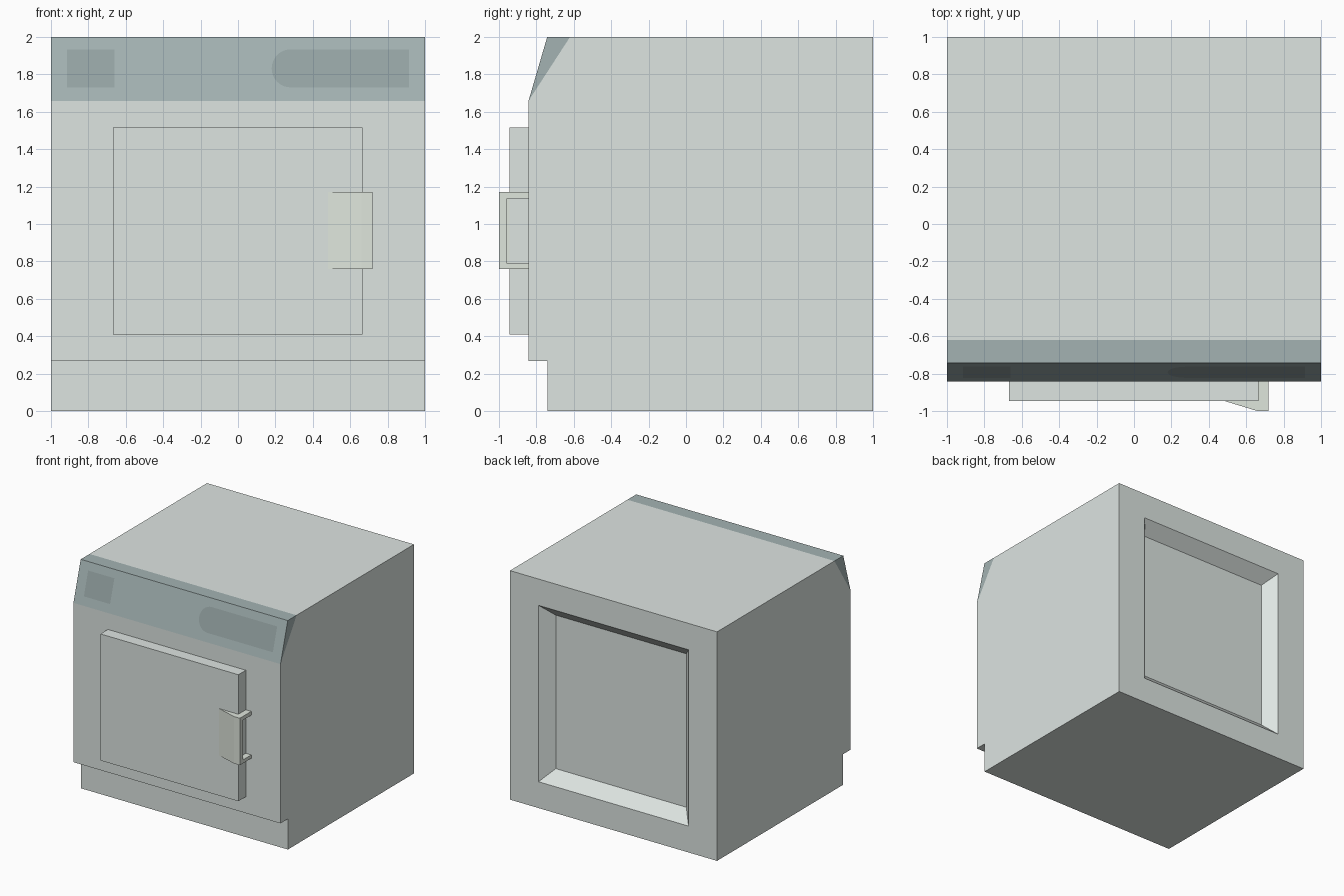
import bpy, bmesh
from math import sin, cos, pi, copysign
from mathutils import Vector

if "Cube" in bpy.data.objects:
    bpy.data.objects.remove(bpy.data.objects["Cube"])


def material(name, rgb):
    m = bpy.data.materials.new(name)
    m.diffuse_color = (*rgb, 1)
    m.use_nodes = True
    m.node_tree.nodes["Principled BSDF"].inputs["Base Color"].default_value = m.diffuse_color
    return m


def finish(bm, name, mat):
    me = bpy.data.meshes.new(name)
    bm.to_mesh(me)
    bm.free()
    ob = bpy.data.objects.new(name, me)
    bpy.context.collection.objects.link(ob)
    me.materials.append(mat)
    return ob


def extrude(points, offset, bm=None):
    """Extrude a closed 3D outline into a solid prism."""
    bm = bm or bmesh.new()
    face = bm.faces.new([bm.verts.new(p) for p in points])
    res = bmesh.ops.extrude_face_region(bm, geom=[face], use_keep_orig=True)
    verts = [g for g in res["geom"] if isinstance(g, bmesh.types.BMVert)]
    bmesh.ops.translate(bm, verts=verts, vec=offset)
    bmesh.ops.recalc_face_normals(bm, faces=bm.faces)
    return bm


def side_prism(profile):
    return extrude([(-1, y, z) for y, z in profile], (2, 0, 0))


def plan_prism(profile, z0, z1, bm=None):
    return extrude([(x, y, z0) for x, y in profile], (0, 0, z1 - z0), bm)


body_mat = material("body_off_white", (0.725, 0.782, 0.755))
handle_mat = material("handle_off_white", (0.74, 0.79, 0.72))
panel_mat = material("panel_teal", (0.37, 0.45, 0.45))
inset_mat = material("inset_teal", (0.30, 0.37, 0.37))

FRONT, DOOR = -0.842, -0.945

# Cabinet: side profile with toe kick and sloped top front edge
bm = side_prism([(1, 0), (-0.74, 0), (-0.74, 0.267), (FRONT, 0.267),
                 (FRONT, 1.658), (-0.62, 2), (1, 2)])
back = max(bm.faces, key=lambda f: f.calc_center_median().y)
# Recess in the back with tapered walls
for half_w, half_h, y in ((0.725, 0.77, 1), (0.63, 0.67, 0.896)):
    bmesh.ops.inset_region(bm, faces=[back], thickness=0.05)
    for v in back.verts:
        v.co = (copysign(half_w, v.co.x), y, 1 + copysign(half_h, v.co.z - 1))
bmesh.ops.recalc_face_normals(bm, faces=bm.faces)
finish(bm, "cabinet", body_mat)

# Control panel wedge
finish(side_prism([(FRONT, 1.658), (-0.742, 2), (-0.62, 2)]), "control_panel", panel_mat)


# Darker areas lying flat on the sloped panel
def panel_inset(name, outline):
    slope = 0.100 / 0.342
    lift = Vector((0, -1, slope)).normalized() * 0.0015
    bm = bmesh.new()
    face = bm.faces.new([bm.verts.new(Vector((x, FRONT + (z - 1.658) * slope, z)) + lift)
                         for x, z in outline])
    face.normal_update()
    if face.normal.y > 0:
        face.normal_flip()
    finish(bm, name, inset_mat)


panel_inset("panel_square", [(-0.913, 1.73), (-0.66, 1.73), (-0.66, 1.933), (-0.913, 1.933)])
arc = [(0.28 + 0.1 * cos(a), 1.8315 + 0.1015 * sin(a))
       for a in (pi / 2 + pi * i / 16 for i in range(17))]
panel_inset("panel_display", [(0.913, 1.73), (0.913, 1.933)] + arc)

# Door
finish(plan_prism([(-0.667, FRONT), (-0.667, DOOR), (0.665, DOOR), (0.665, FRONT)],
                  0.41, 1.515), "door", body_mat)

# Handle: wedge-shaped grip with a bracket at top and bottom
bm = plan_prism([(0.48, DOOR), (0.66, -1), (0.718, -1), (0.718, -0.957), (0.665, -0.957),
                 (0.665, DOOR)], 0.79, 1.137)
for z0, z1 in ((0.76, 0.79), (1.137, 1.17)):
    plan_prism([(0.48, DOOR), (0.66, -1), (0.718, -1), (0.718, FRONT), (0.665, FRONT),
                (0.665, DOOR)], z0, z1, bm)
finish(bm, "door_handle", handle_mat)
